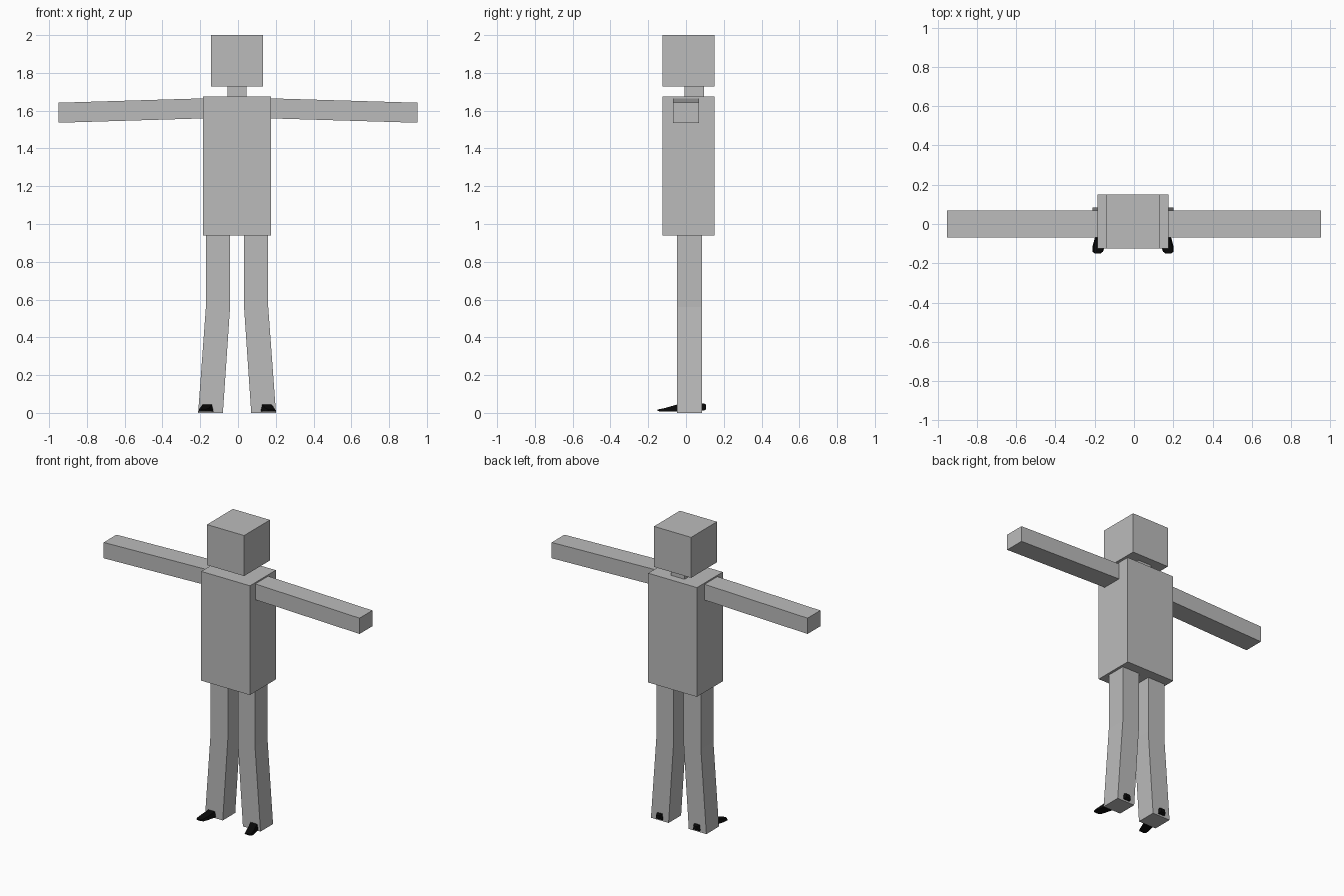
import bpy

if "Cube" in bpy.data.objects:
    bpy.data.objects.remove(bpy.data.objects["Cube"])

CX = -0.005  # body centre line


def material(name, value):
    m = bpy.data.materials.new(name)
    m.diffuse_color = (value, value, value, 1)
    m.use_nodes = True
    m.node_tree.nodes["Principled BSDF"].inputs["Base Color"].default_value = m.diffuse_color
    return m


grey = material("body_grey", 0.5)
black = material("shoe_black", 0.003)


def loft(name, rings, mat):
    """Join four-cornered rings into a closed solid with flat faces."""
    verts = [v for ring in rings for v in ring]
    faces = [(0, 1, 2, 3), tuple(len(verts) - 4 + i for i in range(4))]
    for r in range(len(rings) - 1):
        for i in range(4):
            j = (i + 1) % 4
            faces.append((4 * r + i, 4 * r + j, 4 * r + 4 + j, 4 * r + 4 + i))
    me = bpy.data.meshes.new(name)
    me.from_pydata(verts, [], faces)
    me.materials.append(mat)
    ob = bpy.data.objects.new(name, me)
    bpy.context.collection.objects.link(ob)
    # make all faces point outward
    bpy.context.view_layer.objects.active = ob
    ob.select_set(True)
    bpy.ops.object.mode_set(mode='EDIT')
    bpy.ops.mesh.select_all(action='SELECT')
    bpy.ops.mesh.normals_make_consistent(inside=False)
    bpy.ops.object.mode_set(mode='OBJECT')
    ob.select_set(False)
    return ob


def ring_z(x0, x1, y0, y1, z):
    return [(x0, y0, z), (x1, y0, z), (x1, y1, z), (x0, y1, z)]


def ring_x(x, y0, y1, z0, z1):
    return [(x, y0, z0), (x, y1, z0), (x, y1, z1), (x, y0, z1)]


def box(name, x0, x1, y0, y1, z0, z1):
    return loft(name, [ring_z(x0, x1, y0, y1, z0), ring_z(x0, x1, y0, y1, z1)], grey)


# Head, neck and torso
box("head", CX - 0.138, CX + 0.138, -0.125, 0.15, 1.728, 2.0)
box("neck", CX - 0.051, CX + 0.051, -0.008, 0.095, 1.674, 1.728)
box("torso", CX - 0.181, CX + 0.181, -0.125, 0.15, 0.94, 1.674)

for side, s in (("left", 1), ("right", -1)):
    # Arm, drooping slightly toward the hand
    loft(side + "_arm", [ring_x(CX + s * 0.181, -0.068, 0.068, 1.559, 1.665),
                         ring_x(s * 0.951, -0.068, 0.068, 1.536, 1.642)], grey)

    # Leg, splayed outward below the knee
    loft(side + "_leg", [ring_z(CX + s * a, CX + s * b, -0.048, 0.085, z)
                         for a, b, z in ((0.075, 0.206, 0.0),
                                         (0.037, 0.165, 0.56),
                                         (0.037, 0.165, 0.94))], grey)

    # Shoe running through the leg, toe turned out: y, inner x, outer x, low z, high z
    stations = ((0.107, 0.122, 0.155, 0.02, 0.043),
                (0.095, 0.115, 0.16, 0.012, 0.05),
                (-0.045, 0.125, 0.188, 0.008, 0.045),
                (-0.11, 0.142, 0.205, 0.008, 0.026),
                (-0.14, 0.152, 0.207, 0.008, 0.02),
                (-0.15, 0.165, 0.195, 0.01, 0.018))
    rings = []
    for y, a, b, lo, hi in stations:
        inset = 0.12 * (b - a)  # top narrower than the sole
        rings.append([(CX + s * a, y, lo), (CX + s * b, y, lo),
                      (CX + s * (b - inset), y, hi), (CX + s * (a + inset), y, hi)])
    loft(side + "_shoe", rings, black)
